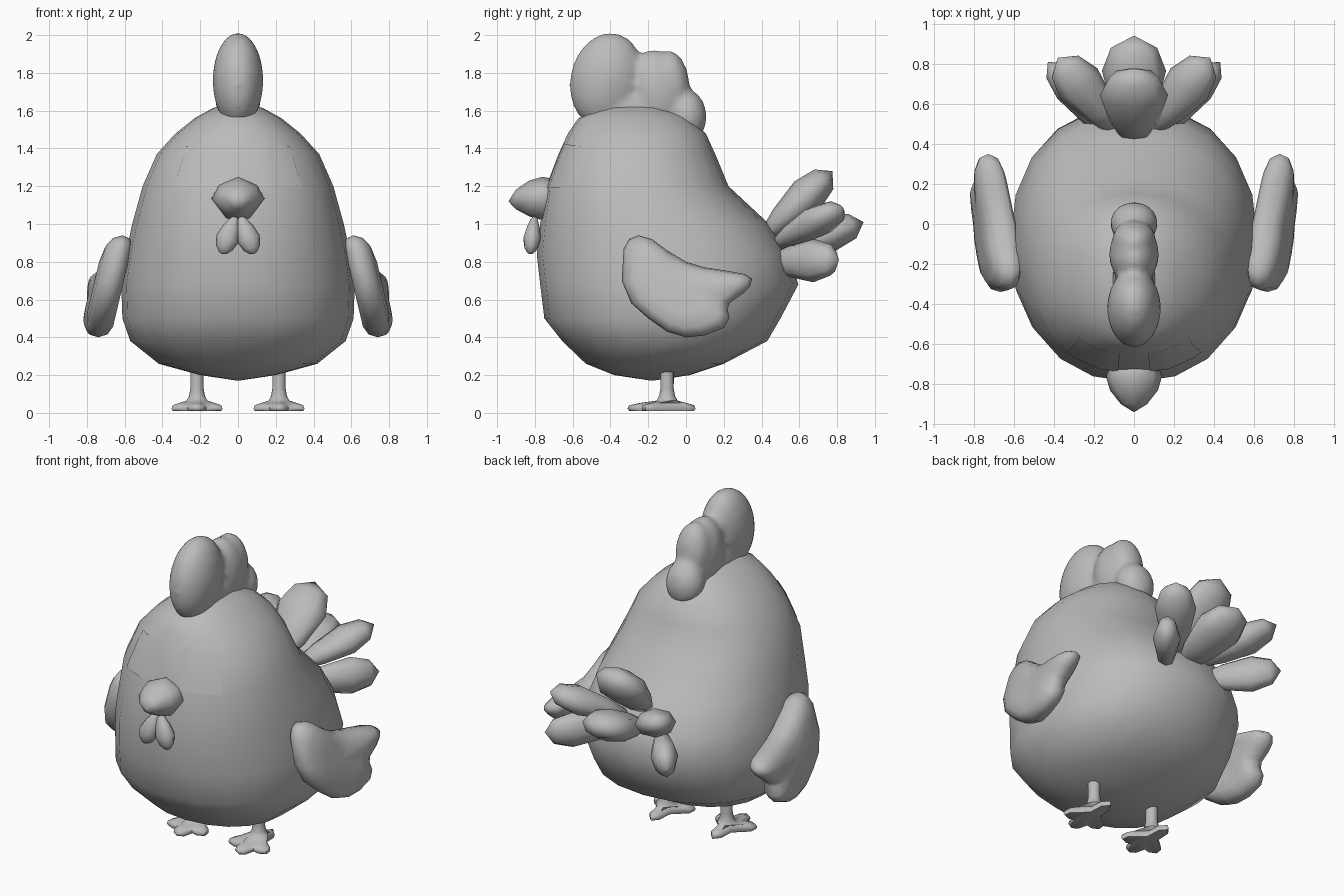
import bpy, bmesh, math
from mathutils import Vector, Matrix

if "Cube" in bpy.data.objects:
    bpy.data.objects.remove(bpy.data.objects["Cube"])

grey = bpy.data.materials.new("clay grey")
grey.diffuse_color = (0.5, 0.5, 0.5, 1)
grey.use_nodes = True
grey.node_tree.nodes["Principled BSDF"].inputs["Base Color"].default_value = grey.diffuse_color


def finish(name, bm, sharp=60):
    bmesh.ops.recalc_face_normals(bm, faces=bm.faces)
    me = bpy.data.meshes.new(name)
    bm.to_mesh(me)
    bm.free()
    me.materials.append(grey)
    me.shade_smooth()
    me.set_sharp_from_angle(angle=math.radians(sharp))
    ob = bpy.data.objects.new(name, me)
    bpy.context.collection.objects.link(ob)
    return ob


def loft(bm, rings):
    """Skin equal-length point rings; a one-point ring closes an end."""
    rows = [[bm.verts.new(p) for p in r] for r in rings]
    for a, b in zip(rows, rows[1:]):
        n = max(len(a), len(b))
        for i in range(n):
            j = (i + 1) % n
            quad = [a[i % len(a)], a[j % len(a)], b[j % len(b)], b[i % len(b)]]
            bm.faces.new(list(dict.fromkeys(quad)))
    for r in (rows[0], rows[-1]):
        if len(r) > 2:
            bm.faces.new(r)


def oval(n, power=2.0):
    """Unit superellipse points."""
    pts = []
    for i in range(n):
        c, s = math.cos(2 * math.pi * i / n), math.sin(2 * math.pi * i / n)
        pts.append((math.copysign(abs(c) ** (2 / power), c),
                    math.copysign(abs(s) ** (2 / power), s)))
    return pts


def teardrop(name, base, tip, side, width, thick, profile, n=8):
    """Tapered oval blob from base to tip; side is the wide direction."""
    base, tip, side = Vector(base), Vector(tip), Vector(side)
    axis = tip - base
    up = axis.cross(side).normalized()
    side = up.cross(axis).normalized()
    rings = [[base]]
    for t, r in profile:
        c = base + axis * t
        rings.append([c + side * x * r * width + up * y * r * thick for x, y in oval(n)])
    rings.append([tip])
    bm = bmesh.new()
    loft(bm, rings)
    return finish(name, bm, 80)


# Body: rings of (height, front y, back y, half width)
body_rows = [(.20, -.38, .02, .2), (.26, -.53, .2, .42), (.38, -.655, .43, .57),
             (.50, -.75, .50, .612), (.68, -.772, .595, .618), (.84, -.79, .545, .595),
             (1.0, -.772, .44, .56), (1.2, -.74, .225, .505), (1.37, -.675, .155, .43),
             (1.48, -.625, .105, .33), (1.56, -.57, .02, .23), (1.615, -.45, -.1, .13)]
rings = [[(0, -.18, .17)]]
for z, f, b, w in body_rows:
    rings.append([(x * w, (f + b) / 2 + y * (b - f) / 2, z) for x, y in oval(20, 2.2)])
rings.append([(0, -.28, 1.635)])
bm = bmesh.new()
loft(bm, rings)
body = finish("body", bm, 80)

# Comb: overlapping lobes fused into one soft crest
bm = bmesh.new()
for y, z, ry, rz, rx, tilt in [(-.42, 1.76, .195, .255, .135, -.2), (-.15, 1.70, .155, .225, .125, .2),
                               (-.08, 1.74, .10, .18, .11, .1), (.005, 1.575, .105, .14, .12, .1),
                               (-.3, 1.60, .27, .13, .11, 0)]:
    m = (Matrix.Translation((0, y, z)) @ Matrix.Rotation(tilt, 4, 'X')
         @ Matrix.Diagonal((rx, ry, rz, 1)))
    bmesh.ops.create_uvsphere(bm, u_segments=20, v_segments=12, radius=1, matrix=m)
comb = finish("comb", bm, 180)
mod = comb.modifiers.new("fuse", 'REMESH')
mod.mode = 'VOXEL'
mod.voxel_size = .022
mod.use_smooth_shade = True
mod = comb.modifiers.new("soften", 'SMOOTH')
mod.factor, mod.iterations = .5, 4

# Beak: domed top, narrower lower half, rounded tip
section = [(-1, 0), (-.72, .62), (0, 1), (.72, .62), (1, 0), (.45, -.9), (0, -1), (-.45, -.9)]
rings = [[(x * w, y, zc + z * h) for x, z in section]
         for y, w, h, zc in [(-.68, .11, .1, 1.135), (-.76, .14, .115, 1.135),
                             (-.83, .12, .095, 1.135), (-.90, .065, .052, 1.13)]]
rings.append([(0, -.94, 1.12)])
bm = bmesh.new()
loft(bm, rings)
finish("beak", bm, 80)

# Wattles, wings, feet and tail sides are made for each side
drop = [(.12, .38), (.35, .75), (.62, 1), (.85, .72), (.96, .35)]
feather = [(.02, .3), (.3, .72), (.65, 1), (.88, .72)]
wing_outline = [(-.34, .70), (-.33, .87), (-.30, .92), (-.25, .94), (-.18, .92), (-.1, .86),
                (0, .80), (.1, .77), (.2, .755), (.31, .735), (.35, .71), (.34, .67),
                (.3, .63), (.235, .585), (.22, .55), (.23, .50), (.2, .45), (.1, .41),
                (0, .40), (-.1, .43), (-.2, .50), (-.29, .58)]
foot_outline = [(0, .05), (.035, .01), (.04, -.09), (.13, -.17), (.135, -.215), (.09, -.235),
                (.05, -.225), (.035, -.29), (0, -.31), (-.035, -.29), (-.05, -.225),
                (-.09, -.235), (-.135, -.215), (-.13, -.17), (-.04, -.09), (-.035, .01)]

for s, label in ((-1, "left"), (1, "right")):
    teardrop(label + "_wattle", (s * .01, -.80, 1.05), (s * .085, -.825, .84), (1, 0, 0),
             .062, .048, drop, 10)

    # Eye patch: thin plate wrapped on the body
    bm = bmesh.new()
    grid = []
    for i in range(7):
        u = i / 6
        lo = Vector((.08 + .255 * u, -1, 1.19))
        hi = Vector((.07 + .20 * u, -1, 1.425 - .015 * u))
        grid.append([bm.verts.new(Vector((s * p.x, p.y, p.z)))
                     for p in (lo.lerp(hi, k / 4) for k in range(5))])
    for a, b in zip(grid, grid[1:]):
        for k in range(4):
            q = [a[k], b[k], b[k + 1], a[k + 1]]
            bm.faces.new(q if s > 0 else q[::-1])
    for f in bm.faces:
        f.normal_update()
    eye = finish(label + "_eye_patch", bm)
    if eye.data.polygons[0].normal.y > 0:
        eye.data.flip_normals()
    mod = eye.modifiers.new("wrap", 'SHRINKWRAP')
    mod.target = body
    mod.wrap_method = 'PROJECT'
    mod.use_project_y = True
    mod.use_positive_direction = True
    mod.use_negative_direction = False
    mod.wrap_mode = 'ABOVE_SURFACE'
    mod.offset = .005

    # Wing: leaning pillow inflated from its outline
    cy, cz = -.04, .66

    def wing_point(y, z, k, t):
        y, z = cy + (y - cy) * k, cz + (z - cz) * k
        lean = .615 + .235 * (.93 - z) + .06 * max(y, 0) / .35
        return (s * (lean + t), y, z)

    layers = [(.5, -.05), (.78, -.065), (.94, -.045), (1, 0), (.95, .045), (.8, .075), (.5, .09)]
    rings = [[wing_point(0, 0, 0, -.045)]]
    rings += [[wing_point(y, z, k, t) for y, z in wing_outline] for k, t in layers]
    rings.append([wing_point(0, 0, 0, .09)])
    bm = bmesh.new()
    loft(bm, rings)
    finish(label + "_wing", bm, 180)

    # Foot with flat sole rising into the leg
    cx, cy = s * .217, -.1
    n = len(foot_outline)
    rings = [[(cx + x * k, cy + (y - cy) * k, z) for x, y in foot_outline]
             for k, z in ((.95, .01), (1, .022), (.96, .04), (.7, .052))]
    for r, z in ((.055, .065), (.042, .09), (.035, .13), (.036, .28)):
        rings.append([(cx + r * math.sin(2 * math.pi * i / n),
                       cy + r * math.cos(2 * math.pi * i / n), z) for i in range(n)])
    bm = bmesh.new()
    loft(bm, rings)
    finish(label + "_foot", bm, 60)

    # Side tail feathers
    teardrop(label + "_upper_tail_feather", (s * .08, .46, .88), (s * .38, .83, 1.09),
             (s * .6, -.55, 0), .12, .085, feather)
    teardrop(label + "_lower_tail_feather", (s * .12, .43, .80), (s * .43, .81, .81),
             (0, .1, 1), .115, .08, feather)

# Central tail feathers
teardrop("top_tail_feather", (0, .40, .92), (0, .775, 1.28), (1, 0, 0), .17, .10, feather)
teardrop("middle_tail_feather", (0, .44, .84), (0, .94, 1.01), (1, 0, 0), .16, .095, feather)
